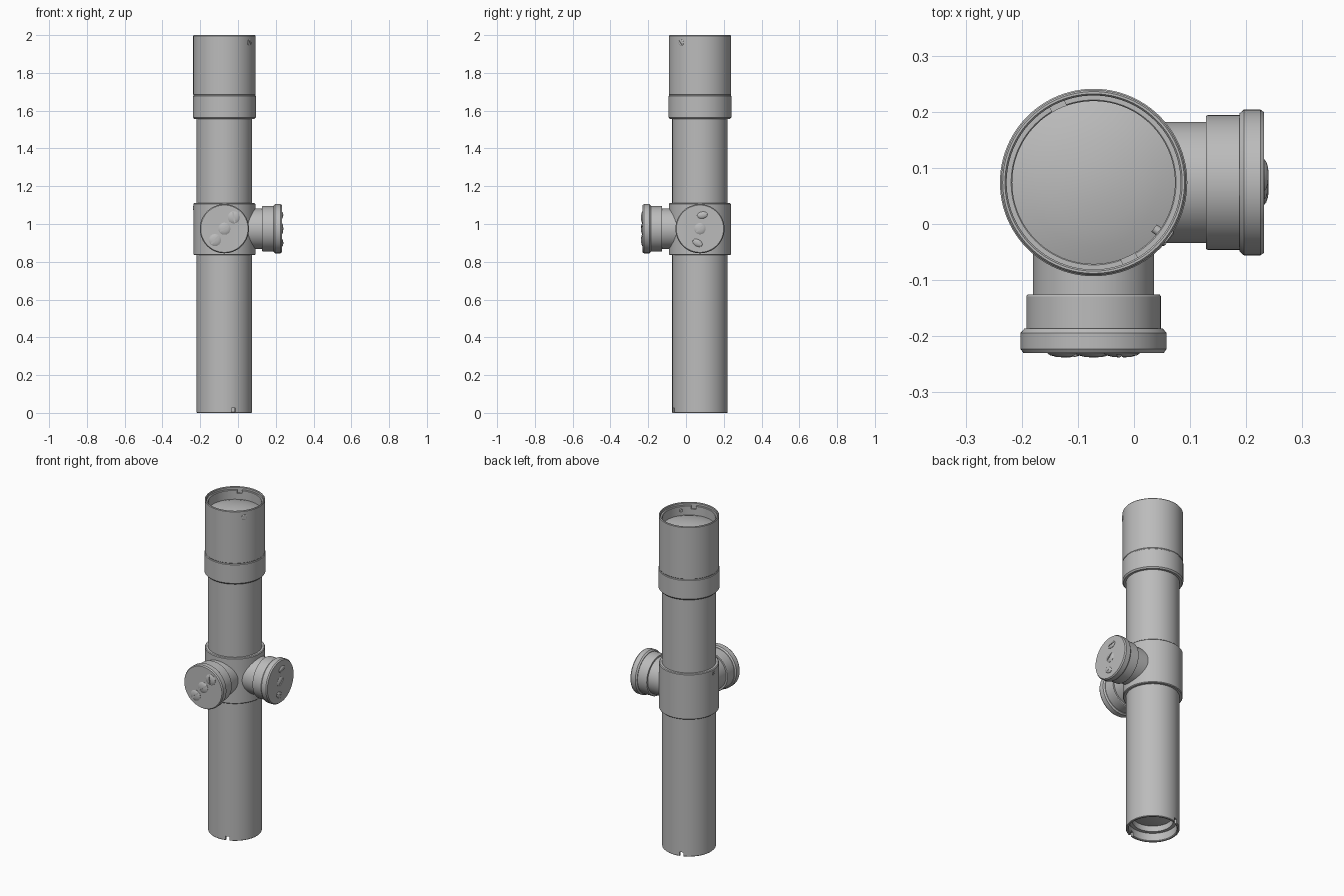
import bpy
import bmesh
from math import radians, pi
from mathutils import Matrix, Vector

if "Cube" in bpy.data.objects:
    bpy.data.objects.remove(bpy.data.objects["Cube"])

metal = bpy.data.materials.new("grey_metal")
metal.use_nodes = True
GREY = (0.5, 0.5, 0.5, 1)
metal.diffuse_color = GREY
metal.node_tree.nodes["Principled BSDF"].inputs["Base Color"].default_value = GREY

AXIS = Matrix.Translation((-0.072, 0.074, 0))


def finish(bm, name, matrix):
    bmesh.ops.recalc_face_normals(bm, faces=bm.faces)
    mesh = bpy.data.meshes.new(name)
    bm.to_mesh(mesh)
    bm.free()
    mesh.transform(matrix)
    mesh.materials.append(metal)
    obj = bpy.data.objects.new(name, mesh)
    bpy.context.collection.objects.link(obj)
    return obj


def activate(obj):
    bpy.ops.object.select_all(action='DESELECT')
    obj.select_set(True)
    bpy.context.view_layer.objects.active = obj


def smooth(obj):
    activate(obj)
    bpy.ops.object.shade_smooth_by_angle(angle=radians(30))


def lathe(name, profile, matrix=AXIS, steps=96):
    """Spin (radius, height) points around local z."""
    bm = bmesh.new()
    verts = [bm.verts.new((r, 0, z)) for r, z in profile]
    edges = [bm.edges.new(pair) for pair in zip(verts, verts[1:])]
    bmesh.ops.spin(bm, geom=verts + edges, cent=(0, 0, 0), axis=(0, 0, 1),
                   angle=2 * pi, steps=steps)
    bmesh.ops.remove_doubles(bm, verts=bm.verts, dist=1e-5)
    obj = finish(bm, name, matrix)
    smooth(obj)
    return obj


def cut_box(obj, size, matrix):
    """Cut a box out of an object and discard the cutter."""
    bm = bmesh.new()
    bmesh.ops.create_cube(bm, size=1)
    bmesh.ops.scale(bm, vec=size, verts=bm.verts)
    cutter = finish(bm, "cutter", matrix)
    cutter.hide_render = True
    mod = obj.modifiers.new("cut", 'BOOLEAN')
    mod.operation = 'DIFFERENCE'
    mod.solver = 'EXACT'
    mod.object = cutter
    activate(obj)
    bpy.ops.object.modifier_apply(modifier=mod.name)
    bpy.data.objects.remove(cutter)
    smooth(obj)


def around(angle, radius, z):
    """Frame on the tube wall, local x pointing outward."""
    return (AXIS @ Matrix.Rotation(radians(angle), 4, 'Z')
            @ Matrix.Translation((radius, 0, z)))


# Main tube with recessed, slotted lower end
tube = lathe("main_tube", [
    (0, 0.09), (0.112, 0.09), (0.112, 0.05), (0.132, 0.05), (0.132, 0.004),
    (0.136, 0), (0.144, 0), (0.147, 0.003), (0.147, 1.6), (0, 1.6)])
for a in (-71, 109):
    cut_box(tube, (0.05, 0.022, 0.05), around(a, 0.145, 0))
lathe("rear_lens", [(0, 0.068), (0.04, 0.07), (0.08, 0.076), (0.113, 0.085),
                    (0.113, 0.095), (0, 0.095)])

# Central collar carrying the two knobs
lathe("collar", [(0.14, 0.835), (0.16, 0.835), (0.164, 0.839), (0.164, 1.106),
                 (0.16, 1.11), (0.14, 1.11)])

# Front hood, slightly thicker below a fine seam
lathe("hood", [
    (0.14, 1.557), (0.16, 1.557), (0.167, 1.565), (0.167, 1.677),
    (0.1635, 1.68), (0.1635, 1.684), (0.165, 1.686), (0.165, 1.996),
    (0.162, 2.0), (0.158, 2.0), (0.155, 1.996), (0.155, 1.92), (0, 1.92)])
ring = lathe("lens_retaining_ring", [
    (0.156, 1.915), (0.156, 1.984), (0.147, 1.984), (0.145, 1.982),
    (0.145, 1.915), (0.156, 1.915)])
for a in (115, -65):
    cut_box(ring, (0.03, 0.028, 0.04), around(a, 0.15, 1.984))
lathe("front_lens", [(0, 1.955), (0.04, 1.953), (0.08, 1.947), (0.115, 1.939),
                     (0.146, 1.928), (0.146, 1.918), (0, 1.918)])


# Small set screws through the walls
def set_screw(name, angle, inner, outer, z, radius):
    frame = around(angle, 0, z) @ Matrix.Rotation(pi / 2, 4, 'Y')
    screw = lathe(name, [(0, inner), (radius * 0.5, inner), (radius * 0.5, inner + 0.01),
                         (radius, inner + 0.015), (radius, outer - 0.002),
                         (radius * 0.8, outer), (0, outer)], frame, 24)
    cut_box(screw, (radius * 3, radius * 0.35, 0.006),
            frame @ Matrix.Translation((0, 0, outer)) @ Matrix.Rotation(0.7, 4, 'Z'))


set_screw("hood_set_screw", -37, 0.135, 0.169, 1.96, 0.016)
set_screw("collar_set_screw", 180, 0.14, 0.166, 1.085, 0.011)


# Adjustment knobs, local z pointing away from the tube
def dome_screw(name, frame, x, y, width, height, turn):
    spot = (frame @ Matrix.Translation((x, y, 0.304))
            @ Matrix.Rotation(radians(turn), 4, 'Z'))
    shape = spot @ Matrix.Diagonal((width, height, 1, 1))
    head = lathe(name, [(0, -0.006), (1, -0.006), (1, 0.001), (0.85, 0.004),
                        (0.5, 0.007), (0, 0.008)], shape, 32)
    cut_box(head, (width * 3, height * 0.25, 0.008),
            spot @ Matrix.Translation((0, 0, 0.007)))


def knob(name, turn, screws):
    frame = (AXIS @ Matrix.Translation((0, 0, 0.975))
             @ Matrix.Rotation(radians(turn), 4, 'Z') @ Matrix.Rotation(pi / 2, 4, 'X'))
    lathe(name + "_neck", [(0, 0.08), (0.108, 0.08), (0.108, 0.21), (0, 0.21)], frame)
    lathe(name + "_barrel", [(0, 0.2), (0.118, 0.2), (0.12, 0.203), (0.12, 0.265),
                             (0, 0.265)], frame)
    lathe(name + "_cap", [(0, 0.26), (0.123, 0.26), (0.13, 0.268), (0.13, 0.297),
                          (0.125, 0.304), (0, 0.304)], frame)
    for i, spec in enumerate(screws):
        dome_screw(f"{name}_screw_{i + 1}", frame, *spec)


knob("front_knob", 0, [(0.05, 0.06, 0.032, 0.032, 100),
                       (0, 0, 0.032, 0.032, 30),
                       (-0.05, -0.06, 0.032, 0.032, 45)])
knob("left_knob", 90, [(0.013, 0.072, 0.028, 0.018, 10),
                       (0, 0, 0.03, 0.03, 40),
                       (-0.013, -0.075, 0.028, 0.018, -30)])
